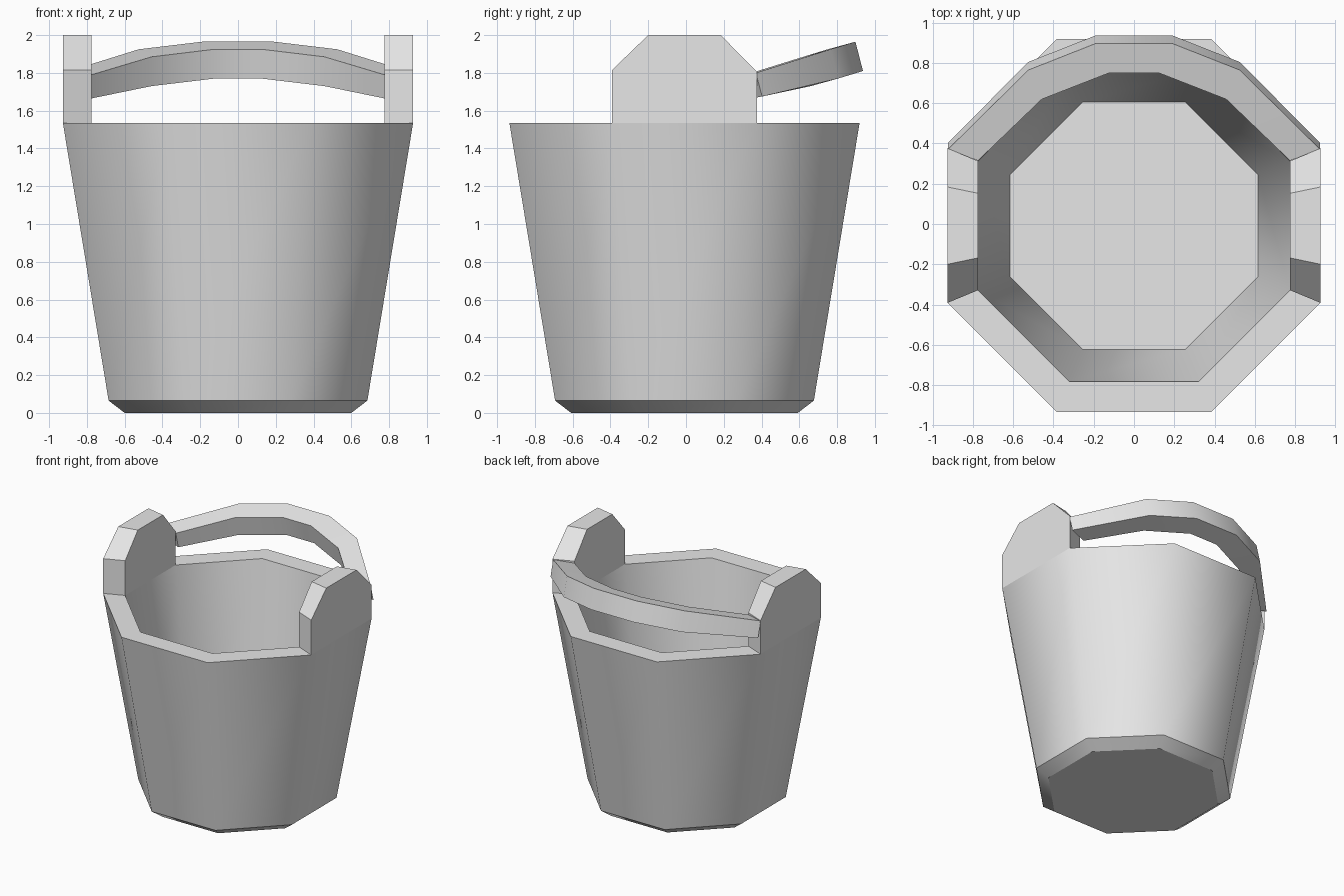
import bpy, bmesh, math
from mathutils import Vector

cube = bpy.data.objects.get("Cube")
if cube:
    bpy.data.objects.remove(cube, do_unlink=True)

grey = bpy.data.materials.new("plain_grey")
grey.use_nodes = True
colour = (0.8, 0.8, 0.8, 1)
grey.diffuse_color = colour
grey.node_tree.nodes["Principled BSDF"].inputs["Base Color"].default_value = colour

SIDES = 8
CENTRE_Y = -0.008
RIM_Z = 1.535


def finish(bm, name, is_smooth):
    """Turn a bmesh into an object, keeping edges sharp unless is_smooth says otherwise."""
    bmesh.ops.recalc_face_normals(bm, faces=bm.faces)
    for f in bm.faces:
        f.smooth = True
    for e in bm.edges:
        e.smooth = is_smooth(e)
    mesh = bpy.data.meshes.new(name)
    bm.to_mesh(mesh)
    bm.free()
    mesh.materials.append(grey)
    obj = bpy.data.objects.new(name, mesh)
    bpy.context.scene.collection.objects.link(obj)
    return obj


def octagon(bm, apothem, z):
    r = apothem / math.cos(math.pi / SIDES)
    angles = [(k + 0.5) * math.tau / SIDES for k in range(SIDES)]
    return [bm.verts.new((r * math.cos(a), CENTRE_Y + r * math.sin(a), z)) for a in angles]


def bridge(bm, a, b, closed=True, skip=()):
    n = len(a)
    for i in range(n if closed else n - 1):
        if i not in skip:
            j = (i + 1) % n
            bm.faces.new((a[i], a[j], b[j], b[i]))


# Bucket: foot chamfer, outer wall, rim, inner wall and floor
bm = bmesh.new()
profile = [(0.6, 0), (0.685, 0.065), (0.927, RIM_Z), (0.775, RIM_Z), (0.615, 0.2)]
rings = [octagon(bm, a, z) for a, z in profile]
ear_sides = (3, 7)
for i in range(len(rings) - 1):
    bridge(bm, rings[i], rings[i + 1], skip=ear_sides if i == 2 else ())
bm.faces.new(rings[0])
bm.faces.new(rings[-1])

# Ears: rise from the two side segments of the rim, with cut corners
ear_profile = [(0, 1.815), (0.25, 2.0), (0.75, 2.0), (1, 1.805)]


def ear_outline(ring, side):
    front, back = ring[side], ring[(side + 1) % SIDES]
    if front.co.y > back.co.y:
        front, back = back, front
    points = []
    for t, z in ear_profile:
        p = front.co.lerp(back.co, t)
        points.append(bm.verts.new((p.x, p.y, z)))
    return [front] + points + [back]


for side in ear_sides:
    outer = ear_outline(rings[2], side)
    inner = ear_outline(rings[3], side)
    bm.faces.new(outer)
    bm.faces.new(inner)
    bridge(bm, outer, inner, closed=False)


def wall_corner(edge):
    a, b = (v.co.z for v in edge.verts)
    return abs(a - b) > 0.02 and max(a, b) < RIM_Z + 0.02


finish(bm, "bucket", wall_corner)

# Handle: tilted band swung out behind the ears
bm = bmesh.new()
outer_top = [(0.925, 0.37, 1.80), (0.525, 0.765, 1.925), (0.19, 0.897, 1.965)]
inner_top = [(0.775, 0.315, 1.79), (0.458, 0.62, 1.885), (0.125, 0.75, 1.925)]
drop = Vector((0, 0.04, -0.155))
end_drop = Vector((0, 0.033, -0.125))

half = []
for i, (o, n) in enumerate(zip(outer_top, inner_top)):
    o, n = Vector(o), Vector(n)
    d = end_drop if i == 0 else drop
    half.append([o, n, n + d, o + d])
mirrored = [[Vector((-p.x, p.y, p.z)) for p in s] for s in reversed(half)]
sections = [[bm.verts.new(p) for p in s] for s in half + mirrored]
for a, b in zip(sections, sections[1:]):
    bridge(bm, a, b)
bm.faces.new(sections[0])
bm.faces.new(sections[-1])
finish(bm, "handle", lambda e: e.calc_face_angle(0) < math.radians(35))
